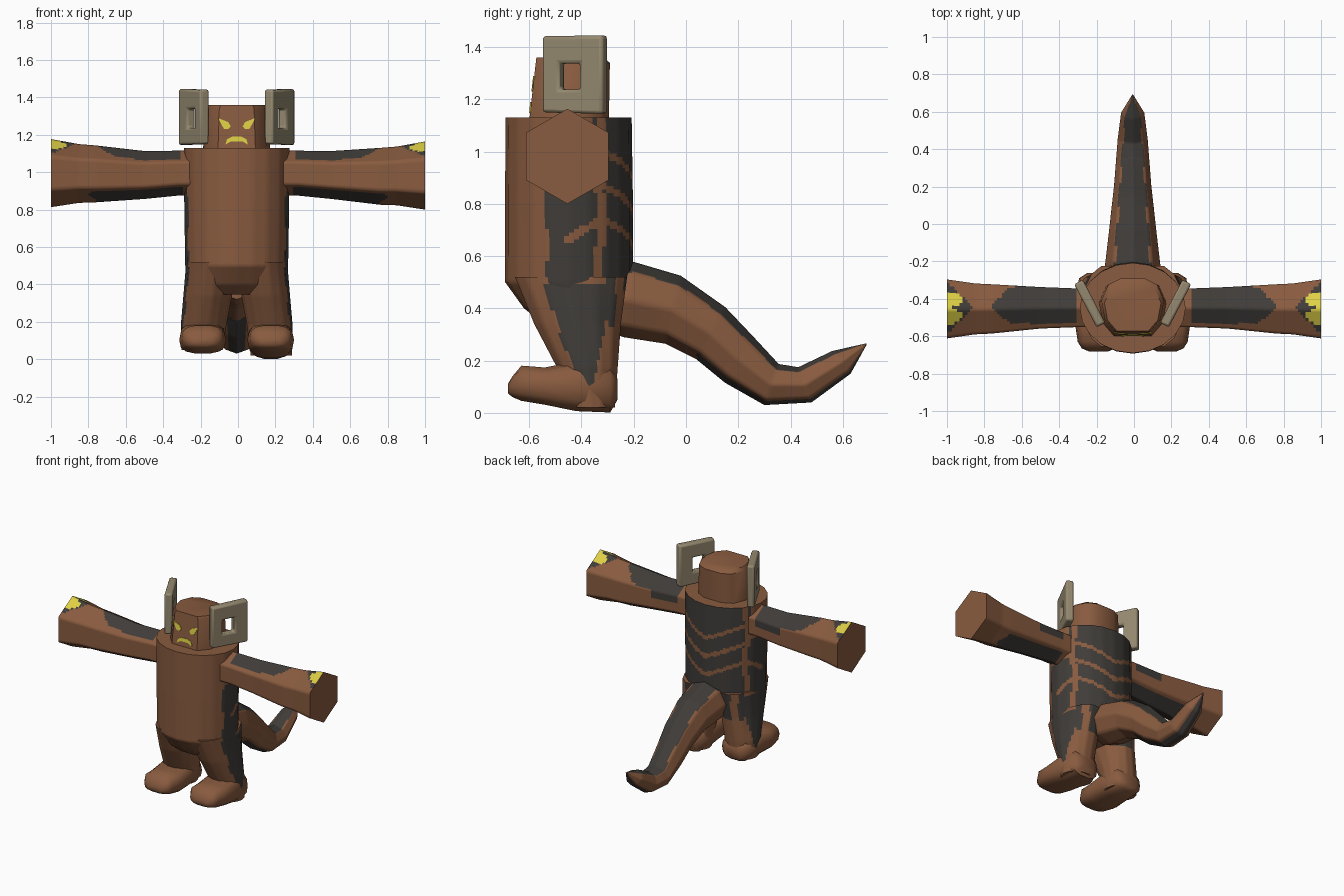
import bpy, bmesh, math
from math import sin, cos, pi
from mathutils import Vector

if "Cube" in bpy.data.objects:
    bpy.data.objects.remove(bpy.data.objects["Cube"])

CX = -0.007   # slight sideways offset of the whole figure


def material(name, rgb):
    m = bpy.data.materials.new(name)
    m.diffuse_color = (*rgb, 1)
    m.use_nodes = True
    m.node_tree.nodes["Principled BSDF"].inputs["Base Color"].default_value = m.diffuse_color
    return m


BROWN = material("brown hide", (0.25, 0.105, 0.05))
DARK = material("dark plates", (0.05, 0.045, 0.04))
YELLOW = material("yellow markings", (0.72, 0.62, 0.06))
HORN = material("grey tan horn", (0.30, 0.25, 0.16))
SKIN = [BROWN, DARK, YELLOW]


def finish(name, bm, mats, angle=40):
    bmesh.ops.recalc_face_normals(bm, faces=bm.faces[:])
    me = bpy.data.meshes.new(name)
    bm.to_mesh(me)
    bm.free()
    for m in mats:
        me.materials.append(m)
    me.shade_smooth()
    me.set_sharp_from_angle(angle=math.radians(angle))
    ob = bpy.data.objects.new(name, me)
    bpy.context.collection.objects.link(ob)
    return ob


def ring(n, c, u, v, off=0.0):
    """Polygon around c spanned by half-axes u and v."""
    c, u, v = Vector(c), Vector(u), Vector(v)
    return [c + u * cos(2 * pi * (i + off) / n) + v * sin(2 * pi * (i + off) / n)
            for i in range(n)]


def loft(name, rings, rule=None, step=0.014, k=3, off=0.0, angle=40):
    """Skin the rings, split finely but flat; rule(centre, angle) picks the colour."""
    n = len(rings[0])
    dense = []
    for a, b in zip(rings, rings[1:]):
        d = max((p - q).length for p, q in zip(a, b))
        m = max(1, math.ceil(d / step)) if rule else 1
        dense += [[p.lerp(q, t / m) for p, q in zip(a, b)] for t in range(m)]
    dense.append(rings[-1])
    k = k if rule else 1
    bm = bmesh.new()
    rows = [[bm.verts.new(r[i].lerp(r[(i + 1) % n], j / k))
             for i in range(n) for j in range(k)] for r in dense]
    N = n * k
    for r, s in zip(rows, rows[1:]):
        for i in range(N):
            j = (i + 1) % N
            f = bm.faces.new((r[i], r[j], s[j], s[i]))
            if rule:
                f.material_index = rule(f.calc_center_median(),
                                        2 * pi * ((i + 0.5) / k + off) / n)
    bm.faces.new(rows[0])
    bm.faces.new(rows[-1])
    return finish(name, bm, SKIN, angle)


# Torso: upright tube with cracked dark plates on flanks and back
def torso_rule(p, a):
    x, y, z = abs(p.x - CX), p.y, p.z
    if y < -0.535 + 0.012 * sin(22 * z) or (y < -0.36 and z > 0.9):
        return 0
    if abs(y + 0.33 + 0.012 * sin(15 * z)) < 0.017:          # upright crack
        return 0
    if y < -0.33:
        return 0 if abs(z - 0.72 - 0.6 * (y + 0.36)) < 0.017 and y > -0.46 else 1
    for zc in (0.63, 0.76, 0.89):                            # V shaped cracks
        if abs(z - zc - 0.45 * x) < 0.015:
            return 0
    return 1


torso = [(1.13, 0.283, -0.69, -0.208), (0.8, 0.28, -0.693, -0.203),
         (0.5, 0.275, -0.692, -0.203), (0.4, 0.265, -0.62, -0.23),
         (0.345, 0.22, -0.55, -0.26)]
loft("torso", [ring(20, (CX, (a + b) / 2, z), (hx, 0, 0), (0, (b - a) / 2, 0))
               for z, hx, a, b in torso], torso_rule, k=4)

# Head: tapered block with shallow domed top
half = [(0.10, -0.60), (0.16, -0.53), (0.18, -0.42), (0.14, -0.33), (0.07, -0.295)]
outline = half + [(-x, y) for x, y in reversed(half)]
loft("head", [[Vector((CX + x * s, -0.43 + (y + 0.43) * s + dy, z)) for x, y in outline]
              for z, s, dy in ((1.12, 1.0, 0), (1.34, 0.93, 0.013),
                               (1.36, 0.84, 0.0))])


# Face markings: thin plates lying on the sloping front of the head
def plate(name, pts):
    bm = bmesh.new()
    f, b = ([bm.verts.new((CX + x, -0.60 + (z - 1.12) * 0.112 + d, z)) for x, z in pts]
            for d in (-0.004, 0.004))
    bm.faces.new(f)
    bm.faces.new(b)
    for i in range(len(pts)):
        j = (i + 1) % len(pts)
        bm.faces.new((f[i], f[j], b[j], b[i]))
    finish(name, bm, [YELLOW], 20)


eye = [(0.10, 1.29), (0.045, 1.268), (0.032, 1.245), (0.045, 1.23), (0.068, 1.232),
       (0.08, 1.252)]
plate("left_eye", [(-x, z) for x, z in eye])
plate("right_eye", eye)
plate("mouth", [(-0.06, 1.148), (-0.052, 1.176), (-0.025, 1.19), (0.025, 1.19),
                (0.052, 1.176), (0.06, 1.148), (0.03, 1.165), (-0.03, 1.165)])


# Horns: thick square curls, slanted outward to the back
def horn(name, side):
    bm = bmesh.new()
    outer = [(-0.54, 1.15), (-0.31, 1.145), (-0.31, 1.445), (-0.54, 1.442)]
    inner = [(-0.475, 1.237), (-0.398, 1.237), (-0.398, 1.338), (-0.475, 1.338)]
    layers = []
    for d in (-0.026, 0.026):
        layers.append([[bm.verts.new((CX + side * (0.17 + (y + 0.54) * 0.52 + d * 0.9),
                                      y - d * 0.46, z)) for y, z in loop]
                       for loop in (outer, inner)])
    (o1, i1), (o2, i2) = layers
    for i in range(4):
        j = (i + 1) % 4
        for a, b in ((o1, i1), (o2, i2), (o1, o2), (i1, i2)):
            bm.faces.new((a[i], a[j], b[j], b[i]))
    ob = finish(name, bm, [HORN], 60)
    bev = ob.modifiers.new("rounding", 'BEVEL')
    bev.width, bev.segments = 0.012, 2


# Arms: six-sided, widening to blunt fists, dark on top and below
def arm(name, side):
    lift = 0.008 if side < 0 else -0.005
    spec = [(0.15, 0.120, 0.995), (0.32, 0.120, 0.995), (0.5, 0.128, 0.985),
            (0.76, 0.152, 0.983), (0.85, 0.157, 0.985), (1.0, 0.182, 0.987)]
    yc = -0.448

    def rule(p, a):
        x, dy, s = abs(p.x), p.y - yc, sin(a)
        if s > 0 and x > 0.87:
            if ((1.0 - x) / 0.08) ** 2 + ((abs(dy) - 0.045) / 0.044) ** 2 < 1:
                return 2
            if abs(dy) < (x - 0.86) * 1.0:
                return 1
        if 0.31 < x < 0.76 and s > 0:
            w = min(1, (0.77 - x) / 0.11)
            if -0.085 * w < dy < 0.112 * w:
                return 1
        if 0.3 < x < 0.78 + 0.02 * sin(60 * dy) and s < -0.68:
            return 1
        return 0

    loft(name, [ring(6, (side * x, yc - 0.006 * (x > 0.6), z + lift * (x > 0.6)),
                     (0, r, 0), (0, 0, r), 0.5) for x, r, z in spec],
         rule, k=9, off=0.5, angle=65)


# Legs with a separate rounded foot each; one foot stands a little higher
def leg(prefix, side):
    dz = 0.03 if side < 0 else 0.0
    spec = [(0.52, 0.14, 0.13, -0.66, -0.22), (0.34, 0.155, 0.13, -0.585, -0.245),
            (0.18, 0.177, 0.122, -0.50, -0.258), (0.02, 0.185, 0.11, -0.46, -0.27)]

    def rule(p, a):
        x, y, z = abs(p.x - CX), p.y, p.z
        if x > 0.17 and 0.1 < z < 0.49:
            t = 0.5 - z
            if -0.55 + 0.36 * t + 0.01 * sin(40 * z) < y < -0.275 - 0.2 * t:
                return 1
        return 1 if z > 0.33 and y > -0.30 and abs(x - 0.2) > 0.02 else 0

    loft(prefix + "_leg",
         [ring(14, (CX + side * x, (a + b) / 2, z + dz * (z < 0.1)), (hx, 0, 0),
               (0, (b - a) / 2, 0)) for z, x, hx, a, b in spec], rule, k=4)
    foot = [(-0.262, 0.05, 0.13, 0.06), (-0.29, 0.0, 0.18, 0.105),
            (-0.42, 0.005, 0.20, 0.122), (-0.54, 0.03, 0.175, 0.125),
            (-0.63, 0.045, 0.182, 0.112), (-0.665, 0.06, 0.14, 0.09),
            (-0.682, 0.075, 0.11, 0.05)]
    rings = []
    for y, lo, hi, hx in foot:
        lo = max(lo, dz)
        c = Vector((CX + side * 0.182, y, (lo + hi) / 2))
        r = ring(14, (0, 0, 0), (1, 0, 0), (0, 0, 1))
        # squarish cross-section
        rings.append([c + Vector((math.copysign(abs(p.x) ** 0.7, p.x) * hx, 0,
                                  math.copysign(abs(p.z) ** 0.7, p.z) * (hi - lo) / 2))
                      for p in r])
    loft(prefix + "_foot", rings, angle=55)


for prefix, side in (("left", -1), ("right", 1)):
    horn(prefix + "_horn", side)
    arm(prefix + "_arm", side)
    leg(prefix, side)

# Tail: top point, bottom point (y, z) and half width per section
tail = [(-0.32, 0.56, -0.32, 0.32, 0.145), (-0.2, 0.578, -0.24, 0.29, 0.148),
        (-0.02, 0.525, -0.08, 0.265, 0.128), (0.15, 0.405, 0.04, 0.205, 0.112),
        (0.25, 0.30, 0.15, 0.115, 0.10), (0.355, 0.187, 0.30, 0.03, 0.09),
        (0.43, 0.175, 0.48, 0.04, 0.08), (0.56, 0.237, 0.63, 0.15, 0.062),
        (0.69, 0.266, 0.692, 0.262, 0.003)]


def tail_rule(p, a):
    wob = 0.05 * sin(30 * p.y)
    return 1 if sin(a) > 0.74 + wob or (sin(a) < -0.84 and p.y > 0.04) else 0


loft("tail", [ring(8, (CX, (ty + by) / 2, (tz + bz) / 2), (w, 0, 0),
                   (0, (ty - by) / 2, (tz - bz) / 2)) for ty, tz, by, bz, w in tail],
     tail_rule, k=6, angle=60)
